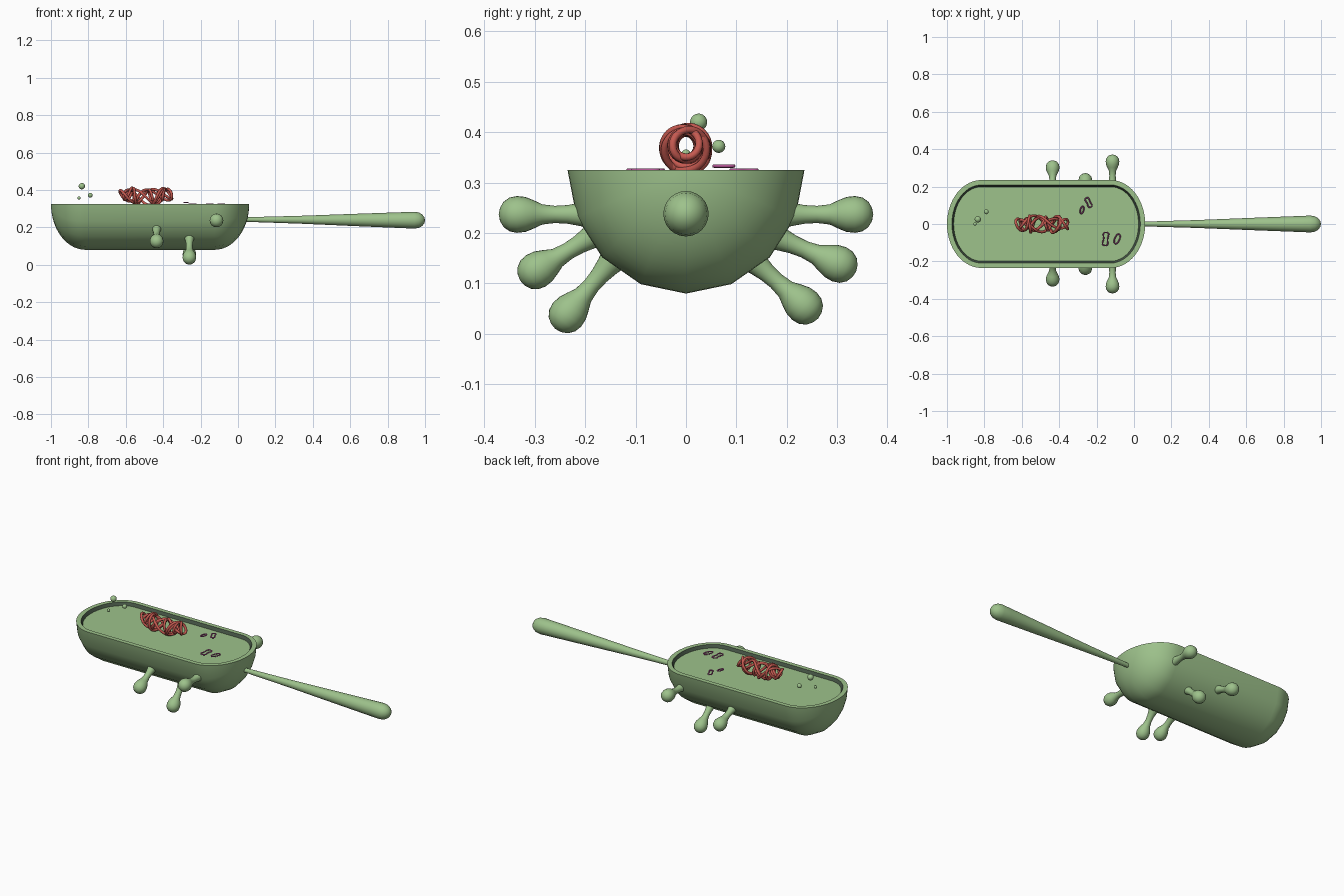
import bpy, bmesh
from math import sin, cos, pi, radians
from mathutils import Vector

if "Cube" in bpy.data.objects:
    bpy.data.objects.remove(bpy.data.objects["Cube"], do_unlink=True)


def material(name, rgb):
    m = bpy.data.materials.new(name)
    m.use_nodes = True
    m.diffuse_color = (*rgb, 1)
    m.node_tree.nodes["Principled BSDF"].inputs["Base Color"].default_value = (*rgb, 1)
    return m


GREEN = material("leaf green", (0.34, 0.54, 0.26))
DARK = material("dark green", (0.06, 0.09, 0.06))
RED = material("coral red", (0.56, 0.10, 0.08))
PINK = material("orchid pink", (0.45, 0.09, 0.30))


def add_object(name, bm, *mats):
    bmesh.ops.remove_doubles(bm, verts=bm.verts[:], dist=0.0001)
    bmesh.ops.recalc_face_normals(bm, faces=bm.faces[:])
    mesh = bpy.data.meshes.new(name)
    bm.to_mesh(mesh)
    bm.free()
    for m in mats:
        mesh.materials.append(m)
    mesh.shade_smooth()
    mesh.set_sharp_from_angle(angle=radians(40))
    ob = bpy.data.objects.new(name, mesh)
    bpy.context.collection.objects.link(ob)
    return ob


def bridge(bm, a, b, closed=True, mat=0):
    n = len(a)
    for i in range(n if closed else n - 1):
        j = (i + 1) % n
        bm.faces.new((a[i], a[j], b[j], b[i])).material_index = mat


def lathe(name, profile, start, direction, mat, sides=24):
    """Revolve (distance, radius) pairs about an axis through start."""
    bm = bmesh.new()
    turn = Vector(direction).to_track_quat('Z', 'Y')
    rings = []
    for d, r in profile:
        rings.append([bm.verts.new(Vector(start) + turn @ Vector(
            (r * cos(2 * pi * k / sides), r * sin(2 * pi * k / sides), d)))
            for k in range(sides)])
    for a, b in zip(rings, rings[1:]):
        bridge(bm, a, b)
    return add_object(name, bm, mat)


def tube(name, points, radius, mat):
    """Closed round tube through the points."""
    curve = bpy.data.curves.new(name + "_path", 'CURVE')
    curve.dimensions = '3D'
    curve.bevel_depth = radius
    curve.bevel_resolution = 2
    sp = curve.splines.new('POLY')
    sp.points.add(len(points) - 1)
    for p, co in zip(sp.points, points):
        p.co = (*co, 1)
    sp.use_cyclic_u = True
    temp = bpy.data.objects.new(name + "_path", curve)
    mesh = bpy.data.meshes.new_from_object(temp)
    bpy.data.objects.remove(temp)
    mesh.materials.clear()
    mesh.materials.append(mat)
    mesh.shade_smooth()
    bpy.context.collection.objects.link(bpy.data.objects.new(name, mesh))


# Body: half capsule hull with a rim and a sunken floor
X0, X1, RX, RY, DEPTH, TOP = -0.815, -0.125, 0.185, 0.235, 0.245, 0.325
SEG = 14
bm = bmesh.new()
angles = [pi / 2 * i / SEG for i in range(SEG + 1)]
sections = [(X0 - RX * cos(a), sin(a)) for a in angles]
sections += [(X1 + RX * cos(a), sin(a)) for a in reversed(angles)]
hull = [[bm.verts.new((x, RY * s * cos(pi * k / 8), TOP - DEPTH * s * sin(pi * k / 8)))
         for k in range(9)] for x, s in sections]
for a, b in zip(hull, hull[1:]):
    bridge(bm, a, b, closed=False)


def outline(inset, z):
    ring = []
    for x, side in ((X1, 1), (X0, -1)):
        for i in range(-SEG, SEG + 1):
            a = pi / 2 * i / SEG
            ring.append(bm.verts.new((x + side * (RX - inset) * cos(a),
                                      side * (RY - inset) * sin(a), z)))
    return ring


rim_out, rim_in, base = outline(0, TOP), outline(0.026, TOP), outline(0.036, 0.308)
bridge(bm, rim_out, rim_in)
bridge(bm, rim_in, base, mat=1)
bm.faces.new(base)
add_object("body", bm, GREEN, DARK)

# Tail: long rod widening to a round tip
lathe("tail", [(0, 0), (0, 0.012), (0.3, 0.021), (0.6, 0.033), (0.86, 0.043),
               (0.91, 0.045), (0.935, 0.041), (0.953, 0.030), (0.963, 0.016), (0.967, 0)],
      (0.033, 0, 0.242), (1, 0, -0.004), GREEN)

# Knobbed stalks on both sides: x, bulb y, bulb z, direction y, direction z
STALK = [(-0.015, 0), (-0.015, 0.027), (0, 0.023), (0.025, 0.0185), (0.05, 0.017),
         (0.075, 0.02), (0.092, 0.028), (0.108, 0.0345), (0.125, 0.0365),
         (0.14, 0.0335), (0.152, 0.025), (0.159, 0.013), (0.1615, 0)]
for name, x, y, z, dy, dz in (
        ("right_stalk_rear", -0.115, -0.335, 0.237, -1, 0),
        ("right_stalk_front", -0.435, -0.298, 0.125, -0.098, -0.06),
        ("right_stalk_middle", -0.26, -0.236, 0.038, -0.075, -0.09),
        ("left_stalk_rear", -0.115, 0.335, 0.237, 1, 0),
        ("left_stalk_front", -0.435, 0.304, 0.138, 0.105, -0.045),
        ("left_stalk_middle", -0.26, 0.235, 0.055, 0.09, -0.08)):
    d = Vector((0, dy, dz)).normalized()
    lathe(name, STALK, Vector((x, y, z)) - d * 0.125, d, GREEN)

# Small floating granules
for name, pos, r in (("granule_large", (-0.835, 0.025, 0.42), 0.017),
                     ("granule_medium", (-0.79, 0.065, 0.372), 0.013),
                     ("granule_small", (-0.85, 0, 0.357), 0.009)):
    bm = bmesh.new()
    bmesh.ops.create_uvsphere(bm, u_segments=24, v_segments=12, radius=r)
    bmesh.ops.translate(bm, verts=bm.verts[:], vec=pos)
    add_object(name, bm, GREEN)

# Tangled strand: a helix that sweeps back and forth along the body
strand = []
COUNT = 500
for i in range(COUNT):
    t = 2 * pi * i / COUNT
    u = 0.8 * cos(3 * t) + 0.2 * cos(8 * t + 1)
    r = 0.05 * (0.8 + 0.2 * sin(7 * t)) * (1 - 0.45 * u * u)
    strand.append((-0.49 + 0.142 * u, r * cos(13 * t), 0.37 + r * sin(13 * t)))
tube("tangled_strand", strand, 0.0075, RED)

# Small flat loops: centre, half width, half length, tilt, waist pinch
for name, c, w, h, tilt, pinch in (
        ("loop_rear_small", (-0.278, 0.075, 0.333), 0.009, 0.02, -0.25, 0),
        ("loop_rear_large", (-0.243, 0.115, 0.325), 0.022, 0.027, 0.45, 0.6),
        ("loop_front_large", (-0.152, -0.08, 0.325), 0.03, 0.035, -0.1, 0.65),
        ("loop_front_small", (-0.09, -0.08, 0.325), 0.015, 0.027, -0.4, 0.15)):
    pts = []
    for i in range(40):
        t = 2 * pi * i / 40
        px, py = w * cos(t) * (1 - pinch * cos(t) ** 2), h * sin(t)
        pts.append((c[0] + px * cos(tilt) - py * sin(tilt),
                    c[1] + px * sin(tilt) + py * cos(tilt), c[2]))
    tube(name, pts, 0.0035, PINK)
